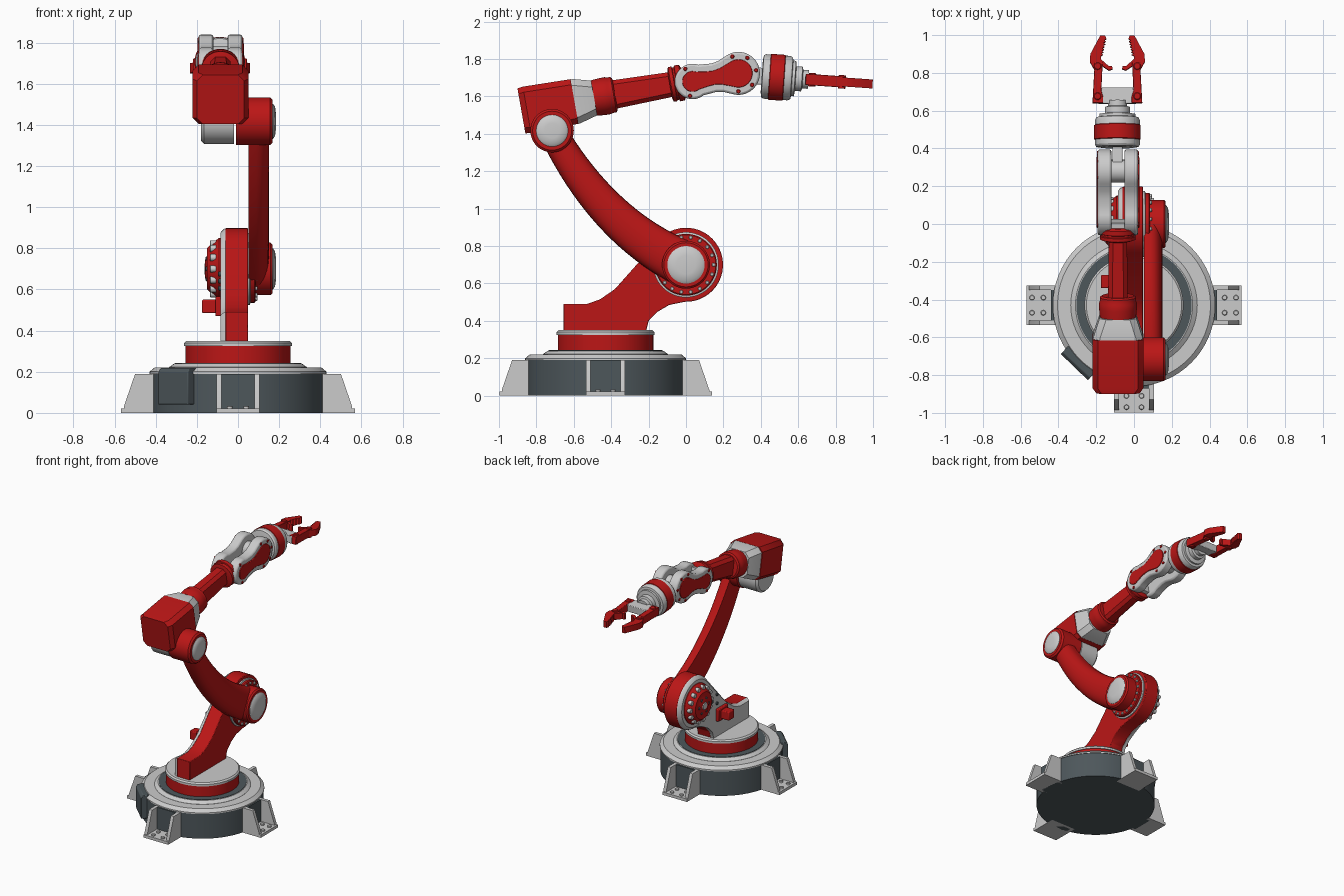
import bpy, bmesh
from math import sin, cos, pi, radians
from mathutils import Vector, Matrix

if "Cube" in bpy.data.objects:
    bpy.data.objects.remove(bpy.data.objects["Cube"])


def material(name, rgb):
    m = bpy.data.materials.new(name)
    m.diffuse_color = (*rgb, 1)
    m.use_nodes = True
    m.node_tree.nodes["Principled BSDF"].inputs["Base Color"].default_value = m.diffuse_color
    return m


RED = material("red_paint", (0.5, 0.008, 0.008))
DARK = material("dark_metal", (0.075, 0.095, 0.105))
GREY = material("light_metal", (0.55, 0.55, 0.55))
AX = -0.085  # x position of the forearm centre line


def finish(name, bm, mat, bevel=0.0):
    bmesh.ops.recalc_face_normals(bm, faces=bm.faces[:])
    me = bpy.data.meshes.new(name)
    bm.to_mesh(me)
    bm.free()
    o = bpy.data.objects.new(name, me)
    bpy.context.collection.objects.link(o)
    me.materials.append(mat)
    if bevel:
        b = o.modifiers.new("bevel", 'BEVEL')
        b.width, b.segments, b.limit_method = bevel, 2, 'ANGLE'
    bpy.ops.object.select_all(action='DESELECT')
    o.select_set(True)
    bpy.context.view_layer.objects.active = o
    bpy.ops.object.shade_smooth_by_angle(angle=radians(32))
    return o


def loft(name, rings, mat, bevel=0.0):
    """Skin equal-length rings of points and cap both ends."""
    bm = bmesh.new()
    vs = [[bm.verts.new(p) for p in r] for r in rings]
    n = len(vs[0])
    for a, b in zip(vs, vs[1:]):
        for i in range(n):
            bm.faces.new((a[i], a[(i + 1) % n], b[(i + 1) % n], b[i]))
    bm.faces.new(vs[0])
    bm.faces.new(vs[-1])
    return finish(name, bm, mat, bevel)


def prism(name, pts, lo, hi, frame, mat, bevel=0.0):
    return loft(name, [[frame(u, v, w) for u, v in pts] for w in (lo, hi)], mat, bevel)


def side(u, v, w):  # yz profile, thickness along x
    return Vector((w, u, v))


def lathe(name, origin, axis, profile, mat, n=48):
    """Turned part: profile is (radius, height along axis)."""
    m = Matrix.Translation(origin) @ Vector(axis).to_track_quat('Z', 'Y').to_matrix().to_4x4()
    return loft(name, [[m @ Vector((r * cos(2 * pi * i / n), r * sin(2 * pi * i / n), h))
                        for i in range(n)] for r, h in profile], mat)


def disc(name, origin, axis, r, h, mat, c=0.006, n=48):
    return lathe(name, origin, axis, [(r, 0), (r, h - c), (r - c, h)], mat, n)


def box(name, lo, hi, mat, bevel=0.006):
    return prism(name, [(lo[1], lo[2]), (hi[1], lo[2]), (hi[1], hi[2]), (lo[1], hi[2])],
                 lo[0], hi[0], side, mat, bevel)


def bolts(name, centre, radius, count, x, sx, size, mat, h=0.012, phase=0.0):
    for i in range(count):
        a = 2 * pi * i / count + phase
        disc(name, (x, centre[0] + radius * cos(a), centre[1] + radius * sin(a)),
             (sx, 0, 0), size, h, mat, 0.003, 12)


# base drum and turntable
UP, B = (0, 0, 1), (0, -0.43, 0)
lathe("base_drum", B, UP, [(0.425, 0), (0.425, 0.195), (0.40, 0.218), (0.3, 0.22)], DARK, 64)
lathe("base_rim", B, UP, [(0.40, 0.19), (0.43, 0.19), (0.43, 0.2), (0.405, 0.221), (0.395, 0.221)], GREY, 64)
lathe("base_step_ring", B, UP, [(0.335, 0.21), (0.335, 0.222), (0.31, 0.24), (0.29, 0.24)], GREY, 64)
lathe("base_step_top", B, UP, [(0.305, 0.22), (0.305, 0.243), (0.2, 0.243)], DARK, 64)
lathe("turntable", B, UP, [(0.255, 0.23), (0.255, 0.33), (0.22, 0.345)], RED, 64)
lathe("turntable_rim", B, UP, [(0.22, 0.325), (0.262, 0.325), (0.262, 0.34), (0.252, 0.35), (0.235, 0.35)], GREY, 64)

# four bolted feet around the drum
for k in range(4):
    ca, sa = cos(k * pi / 2), sin(k * pi / 2)

    def foot(u, v, w, ca=ca, sa=sa):
        return Vector((u * ca - w * sa, -0.43 + u * sa + w * ca, v))
    prism("foot_plate", [(0.36, 0), (0.568, 0), (0.568, 0.022), (0.36, 0.022)], -0.105, 0.105, foot, GREY)
    for s in (-1, 1):
        prism("foot_gusset", [(0.39, 0), (0.555, 0), (0.555, 0.03), (0.5, 0.19), (0.39, 0.19)],
              s * 0.08, s * 0.105, foot, GREY)
        for u in (0.48, 0.54):
            disc("foot_bolt", foot(u, 0.02, s * 0.04), UP, 0.014, 0.014, GREY, 0.003, 12)
    prism("foot_back_panel", [(0.38, 0), (0.44, 0), (0.44, 0.19), (0.38, 0.19)], -0.08, 0.08, foot, DARK)

# connector box on the drum


def radial(u, v, w):
    a = radians(226)
    return Vector((u * cos(a) - w * sin(a), -0.43 + u * sin(a) + w * cos(a), v))


prism("connector_box", [(0.36, 0.04), (0.455, 0.04), (0.455, 0.2), (0.44, 0.218), (0.36, 0.218)],
      -0.1, 0.1, radial, DARK, 0.004)

# shoulder pedestal, with a bare metal plate on its left


def pedestal(r, k):
    pts = [(-0.655 + k, 0.34), (-0.655 + k, 0.49 - k), (-0.53, 0.49 - k), (-0.46, 0.515 - k), (-0.38, 0.57 - k)]
    pts += [(r * cos(radians(a)), 0.7 + r * sin(radians(a))) for a in range(140, -97, -8)]
    return pts + [(-0.09, 0.485), (-0.15, 0.45), (-0.2, 0.4), (-0.215, 0.34)]


prism("shoulder_pedestal", pedestal(0.198, 0), -0.06, 0.048, side, RED, 0.004)
loft("shoulder_side_plate", [[side(u, v, x) for u, v in pedestal(r, k)]
                             for x, r, k in ((-0.06, 0.197, 0.001), (-0.072, 0.192, 0.004), (-0.086, 0.175, 0.014))], GREY)
S, E, XP, XN = (0.7), (-0.716, 1.417), (1, 0, 0), (-1, 0, 0)
lathe("shoulder_motor_cover", (-0.08, 0, S), XN,
      [(0.15, 0), (0.15, 0.012), (0.125, 0.045), (0.1, 0.07), (0.06, 0.072), (0.045, 0.08)], RED)
bolts("motor_cover_bolt", (0, S), 0.125, 14, -0.108, -1, 0.017, GREY, 0.028)
disc("motor_hub", (-0.15, 0, S), XN, 0.03, 0.014, GREY)
bolts("motor_hub_bolt", (0, S), 0.055, 6, -0.148, -1, 0.011, DARK, 0.01)
box("cable_connector", (-0.175, -0.34, 0.485), (-0.08, -0.27, 0.55), RED)
box("cable_connector_base", (-0.11, -0.36, 0.47), (-0.08, -0.24, 0.565), RED)
bolts("side_plate_bolt", (-0.23, 0.64), 0.04, 3, -0.084, -1, 0.012, DARK)

# shoulder joint on the right
disc("shoulder_bearing", (0.045, 0, S), XP, 0.165, 0.04, RED)
lathe("shoulder_bearing_ring", (0.045, 0, S), XP, [(0.175, 0), (0.175, 0.012), (0.165, 0.016)], GREY)
bolts("shoulder_bearing_bolt", (0, S), 0.148, 18, 0.083, 1, 0.01, GREY)
disc("shoulder_joint", (0.06, 0, S), XP, 0.128, 0.108, RED, 0.01)
lathe("shoulder_cap", (0.16, 0, S), XP, [(0.1, 0), (0.1, 0.01), (0.085, 0.02), (0.05, 0.025)], GREY)

# curved upper arm with a D-shaped section
p0, pc, p2 = Vector((0, S)), Vector((-0.442, 0.9015)), Vector(E)
rings = []
for i in range(21):
    t = i / 20
    p = p0 * (1 - t) ** 2 + pc * 2 * t * (1 - t) + p2 * t * t
    d = ((pc - p0) * (1 - t) + (p2 - pc) * t).normalized()
    hw = 0.125 - 0.05 * t
    rings.append([side(p.x - d.y * hw * cos(a), p.y + d.x * hw * cos(a), 0.052 + 0.098 * abs(sin(a)) ** 0.6)
                  for a in [pi * j / 16 for j in range(17)]])
loft("upper_arm", rings, RED)

# elbow joint
disc("elbow_joint", (-0.01, *E), XP, 0.116, 0.178, RED, 0.012)
disc("elbow_hub", (-0.02, *E), XN, 0.11, 0.16, GREY, 0.015)
lathe("elbow_cap", (0.16, *E), XP, [(0.085, 0), (0.085, 0.01), (0.072, 0.02), (0.04, 0.024)], GREY)

# forearm: chamfered sections strung along the tilted axis
T = radians(10)
FD, FU = Vector((0, cos(T), sin(T))), Vector((0, -sin(T), cos(T)))
F0 = Vector((AX, -0.88, 1.523))


def octo(u, hw, hh, c):
    pts = [(hw - c, -hh), (hw, -hh + c), (hw, hh - c), (hw - c, hh)]
    pts += [(-a, b) for a, b in reversed(pts)]
    return [F0 + FD * u + FU * b + Vector((a, 0, 0)) for a, b in pts]


loft("elbow_housing", [octo(0, 0.115, 0.122, 0.03), octo(0.03, 0.136, 0.126, 0.03),
                       octo(0.288, 0.136, 0.121, 0.03)], RED)
loft("housing_collar", [octo(0.285, 0.132, 0.12, 0.035), octo(0.3, 0.13, 0.12, 0.035),
                        octo(0.395, 0.098, 0.094, 0.035)], GREY)
lathe("forearm_rear_flange", F0, FD, [(0.085, 0.385), (0.096, 0.395), (0.1, 0.44), (0.1, 0.47), (0.096, 0.48),
                                      (0.096, 0.5), (0.085, 0.508)], RED)
loft("forearm_tube", [octo(0.49, 0.052, 0.077, 0.022), octo(0.83, 0.048, 0.066, 0.022)], RED)
lathe("forearm_front_flange", F0, FD, [(0.075, 0.805), (0.094, 0.812), (0.094, 0.83), (0.088, 0.833), (0.088, 0.842),
                                       (0.097, 0.845), (0.097, 0.87), (0.08, 0.88)], RED)

# wrist fork: two waisted plates with red inlays
W0 = Vector((0, 0.035, 1.68))


def fork(u, v, w):
    return W0 + FD * u + FU * v + Vector((AX + w, 0, 0))


def waist(k):
    top = [(0.249 + (0.115 - k) * cos(radians(a)), (0.115 - k) * sin(radians(a))) for a in range(0, 126, 9)]
    top += [(0.155, 0.084 - k), (0.115, 0.077 - k), (0.08, 0.08 - k)]
    top += [((0.095 - k) * cos(radians(a)), (0.095 - k) * sin(radians(a))) for a in range(60, 181, 12)]
    return top + [(u, -v) for u, v in reversed(top[1:-1])]


for s in (-1, 1):
    prism("wrist_fork_plate", waist(0), s * 0.034, s * 0.107, fork, GREY, 0.012)
    prism("wrist_fork_inlay", waist(0.04), s * 0.1, s * 0.113, fork, RED, 0.003)
    for a in (-100, -50, 0, 50, 100):
        disc("fork_bolt", fork(0.249 + 0.096 * cos(radians(a)), 0.096 * sin(radians(a)), s * 0.1),
             (s, 0, 0), 0.011, 0.012, RED, 0.003, 12)
    for a in (110, 250):
        disc("fork_bolt", fork(0.078 * cos(radians(a)), 0.078 * sin(radians(a)), s * 0.1),
             (s, 0, 0), 0.011, 0.012, RED, 0.003, 12)
prism("wrist_fork_bridge", [(-0.075, -0.065), (-0.02, -0.065), (-0.02, 0.065), (-0.075, 0.065)],
      -0.06, 0.06, fork, GREY)
disc("wrist_pivot", fork(0.249, 0, -0.05), XP, 0.06, 0.1, GREY)

# wrist tongue, rotary barrel and neck
T2 = radians(4)
HD, HU = Vector((0, cos(T2), -sin(T2))), Vector((0, sin(T2), cos(T2)))
H0 = Vector((AX - 0.003, 0.405, 1.708))


def hand(u, v, w):
    return H0 + HD * v + HU * w + Vector((u, 0, 0))


prism("wrist_tongue", [(-0.027, -0.17), (0.027, -0.17), (0.027, 0.02), (-0.027, 0.02)], -0.045, 0.045, hand, GREY, 0.006)
lathe("wrist_barrel", H0, HD, [(0.085, 0), (0.112, 0.004), (0.119, 0.015), (0.119, 0.145), (0.112, 0.16), (0.085, 0.165)], GREY)
lathe("wrist_band", H0, HD, [(0.115, 0.038), (0.123, 0.044), (0.123, 0.118), (0.115, 0.124)], RED)
lathe("wrist_neck", H0, HD, [(0.095, 0.16), (0.095, 0.178), (0.066, 0.182), (0.066, 0.215), (0.05, 0.22), (0.05, 0.25)], GREY)

# gripper palm and mirrored serrated fingers (points as x offset, distance along the hand)
prism("gripper_palm", [(-0.1, 0.232), (0.1, 0.232), (0.1, 0.265), (0.082, 0.318), (-0.082, 0.318), (-0.1, 0.265)],
      -0.027, 0.027, hand, GREY, 0.004)
link = [(0.132, 0.235), (0.075, 0.235), (0.075, 0.265), (0.085, 0.3), (0.078, 0.45), (0.12, 0.45)]
claw = [(0.118, 0.405), (0.146, 0.455), (0.143, 0.495), (0.09, 0.594), (0.066, 0.594)]
for i in range(7):  # teeth
    claw += [(0.058 + 0.003 * i, 0.575 - 0.014 * i), (0.07 + 0.003 * i, 0.568 - 0.014 * i)]
claw += [(0.088, 0.468), (0.045, 0.43), (0.028, 0.43), (0.025, 0.415), (0.045, 0.408), (0.08, 0.432)]
for s in (-1, 1):
    prism("finger_link", [(s * u, v) for u, v in link], -0.03, 0.03, hand, RED, 0.003)
    prism("finger_claw", [(s * u, v) for u, v in claw], -0.024, 0.024, hand, RED)
    for v in (0.27, 0.43):
        disc("finger_pin", hand(s * 0.105, v, -0.036), HU, 0.02, 0.072, RED, 0.004, 16)
